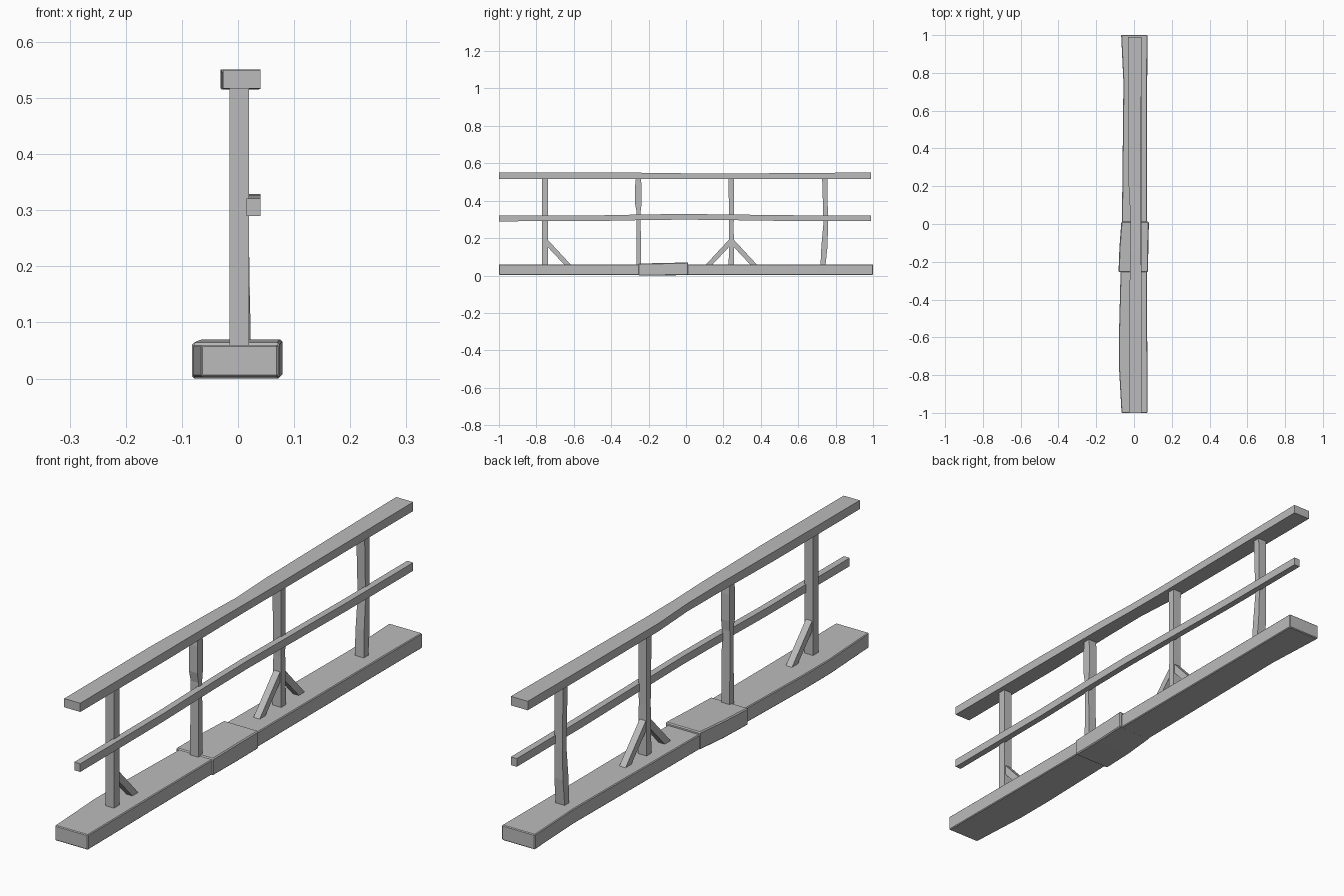
import bpy, bmesh

cube = bpy.data.objects.get("Cube")
if cube:
    bpy.data.objects.remove(cube, do_unlink=True)

grey = bpy.data.materials.new("weathered_grey")
colour = (0.5, 0.5, 0.5, 1)
grey.use_nodes = True
grey.diffuse_color = colour
grey.node_tree.nodes["Principled BSDF"].inputs["Base Color"].default_value = colour


def loft(name, rings, bevel=0):
    """Skin a closed solid through successive rings of points."""
    bm = bmesh.new()
    loops = [[bm.verts.new(p) for p in ring] for ring in rings]
    n = len(loops[0])
    for a, b in zip(loops, loops[1:]):
        for i in range(n):
            j = (i + 1) % n
            bm.faces.new((a[i], a[j], b[j], b[i]))
    bm.faces.new(loops[0])
    bm.faces.new(loops[-1])
    bmesh.ops.recalc_face_normals(bm, faces=bm.faces)
    mesh = bpy.data.meshes.new(name)
    bm.to_mesh(mesh)
    bm.free()
    mesh.materials.append(grey)
    obj = bpy.data.objects.new(name, mesh)
    bpy.context.collection.objects.link(obj)
    if bevel:
        mod = obj.modifiers.new("worn_edges", "BEVEL")
        mod.width = bevel
        mod.segments = 1
    return obj


def beam(name, sections, bevel=0):
    """Horizontal timber: sections of y, x range, z range."""
    loft(name, [[(a, y, c), (b, y, c), (b, y, d), (a, y, d)]
                for y, a, b, c, d in sections], bevel)


def post(name, sections):
    """Upright timber: sections of z, x range, y range."""
    loft(name, [[(a, c, z), (b, c, z), (b, d, z), (a, d, z)]
                for z, a, b, c, d in sections])


# Base plank and the sleeve wrapped round its middle
beam("base_plank", [
    (-1, -.066, .072, .003, .06), (-.75, -.08, .071, .003, .06),
    (-.6, -.08, .07, .003, .06), (-.25, -.071, .07, .003, .06),
    (0, -.064, .07, .003, .06), (.75, -.056, .07, .003, .06),
    (1, -.068, .071, .003, .06)], .003)
beam("base_sleeve", [
    (-.255, -.082, .074, 0, .064), (-.12, -.077, .076, 0, .067),
    (.012, -.067, .079, .003, .07)], .004)

# Rails
beam("top_rail", [
    (-1, -.027, .04, .517, .55), (-.5, -.026, .04, .516, .551),
    (-.15, -.02, .038, .517, .549), (.02, -.018, .036, .516, .546),
    (.2, -.028, .036, .515, .545), (.6, -.03, .038, .516, .548),
    (.99, -.031, .04, .517, .551)])
beam("middle_rail", [
    (-1, .015, .04, .29, .321), (-.5, .015, .04, .291, .321),
    (-.2, .015, .04, .297, .327), (0, .015, .04, .299, .329),
    (.25, .015, .04, .296, .326), (.6, .015, .04, .291, .322),
    (.99, .015, .04, .291, .322)])

# Posts
post("post_front", [(.055, -.015, .02, -.77, -.738), (.52, -.015, .02, -.77, -.738)])
post("post_front_middle", [
    (.055, -.015, .02, -.266, -.24), (.34, -.013, .02, -.264, -.243),
    (.38, -.015, .02, -.272, -.238), (.48, -.015, .02, -.272, -.238),
    (.52, -.015, .02, -.268, -.241)])
post("post_back_middle", [
    (.055, -.015, .021, .228, .257), (.25, -.014, .019, .231, .255),
    (.52, -.015, .02, .227, .257)])
post("post_back", [
    (.055, -.015, .023, .719, .746), (.16, -.015, .021, .724, .757),
    (.28, -.014, .019, .735, .759), (.52, -.015, .02, .728, .756)])


# Diagonal braces
def brace(name, y, way):
    outline = [(0, .192), (.125, .057), (.09, .057), (0, .153)]
    loft(name, [[(x, y + way * d, z) for d, z in outline] for x in (-.011, .015)])


brace("front_brace", -.74, 1)
brace("back_middle_brace_a", .23, -1)
brace("back_middle_brace_b", .255, 1)
